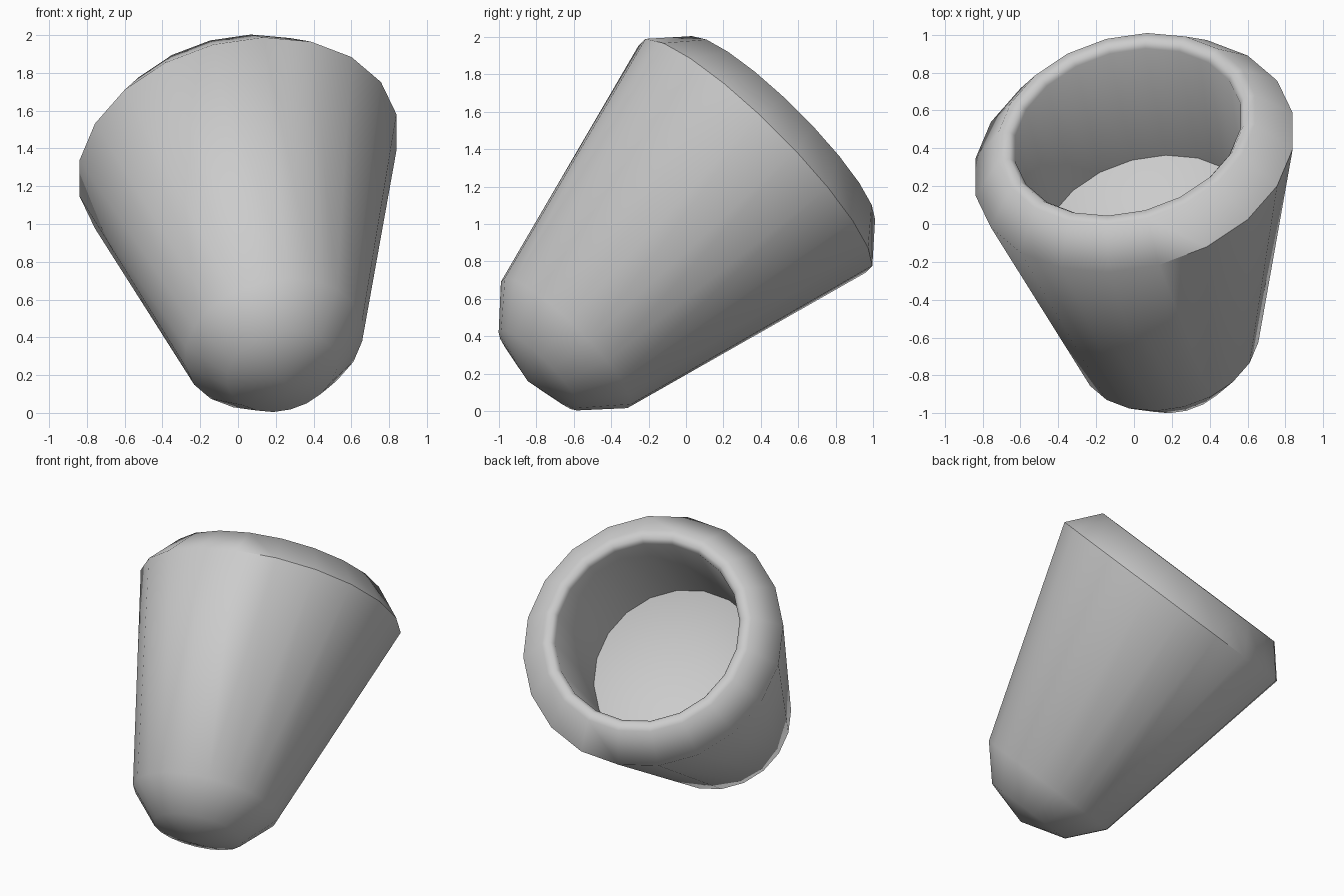
import bpy, bmesh, math
from mathutils import Vector

if "Cube" in bpy.data.objects:
    bpy.data.objects.remove(bpy.data.objects["Cube"])

SIDES = 20
# tilted frame of the cup: side axis, up-slope axis, mouth direction
side = Vector((0.98, 0.142, 0.142)).normalized()
slope = Vector((0, -1, 1)).normalized()
axis = side.cross(slope)
if axis.z < 0:
    axis = -axis

shoulder = Vector((0, 0.37, 1.3635))      # centre of the widest ring
base = Vector((0.19, -0.64, 0.365))       # centre of the lower ring (slightly skewed)

# (radius, position from shoulder 0 to base 1, offset along mouth direction)
profile = [
    (0, 1, -0.295),      # rounded bottom
    (0.298, 1, -0.21),
    (0.483, 1, 0),       # outer wall
    (0.867, 0, 0),
    (0.70, 0, 0.195),    # rim
    (0.64, 0, 0.195),
    (0.615, 0, 0.165),   # inner wall
    (0.58, 0.42, 0),
    (0, 0.60, 0),        # dished floor
]

bm = bmesh.new()


def make_ring(radius, t, lift):
    c = shoulder.lerp(base, t) + axis * lift
    if radius == 0:
        return [bm.verts.new(c)]
    angles = [math.tau * (i + 0.5) / SIDES for i in range(SIDES)]
    return [bm.verts.new(c + radius * (side * math.cos(a) + slope * math.sin(a)))
            for a in angles]


rings = [make_ring(*p) for p in profile]
for lo, hi in zip(rings, rings[1:]):
    for i in range(SIDES):
        j = (i + 1) % SIDES
        if len(lo) == 1:
            bm.faces.new((lo[0], hi[j], hi[i]))
        elif len(hi) == 1:
            bm.faces.new((lo[i], lo[j], hi[0]))
        else:
            bm.faces.new((lo[i], lo[j], hi[j], hi[i]))
bmesh.ops.recalc_face_normals(bm, faces=bm.faces[:])

mesh = bpy.data.meshes.new("tilted_cup")
bm.to_mesh(mesh)
bm.free()
cup = bpy.data.objects.new("tilted_cup", mesh)
bpy.context.collection.objects.link(cup)
bpy.context.view_layer.objects.active = cup
cup.select_set(True)
bpy.ops.object.shade_smooth_by_angle(angle=math.radians(55))
